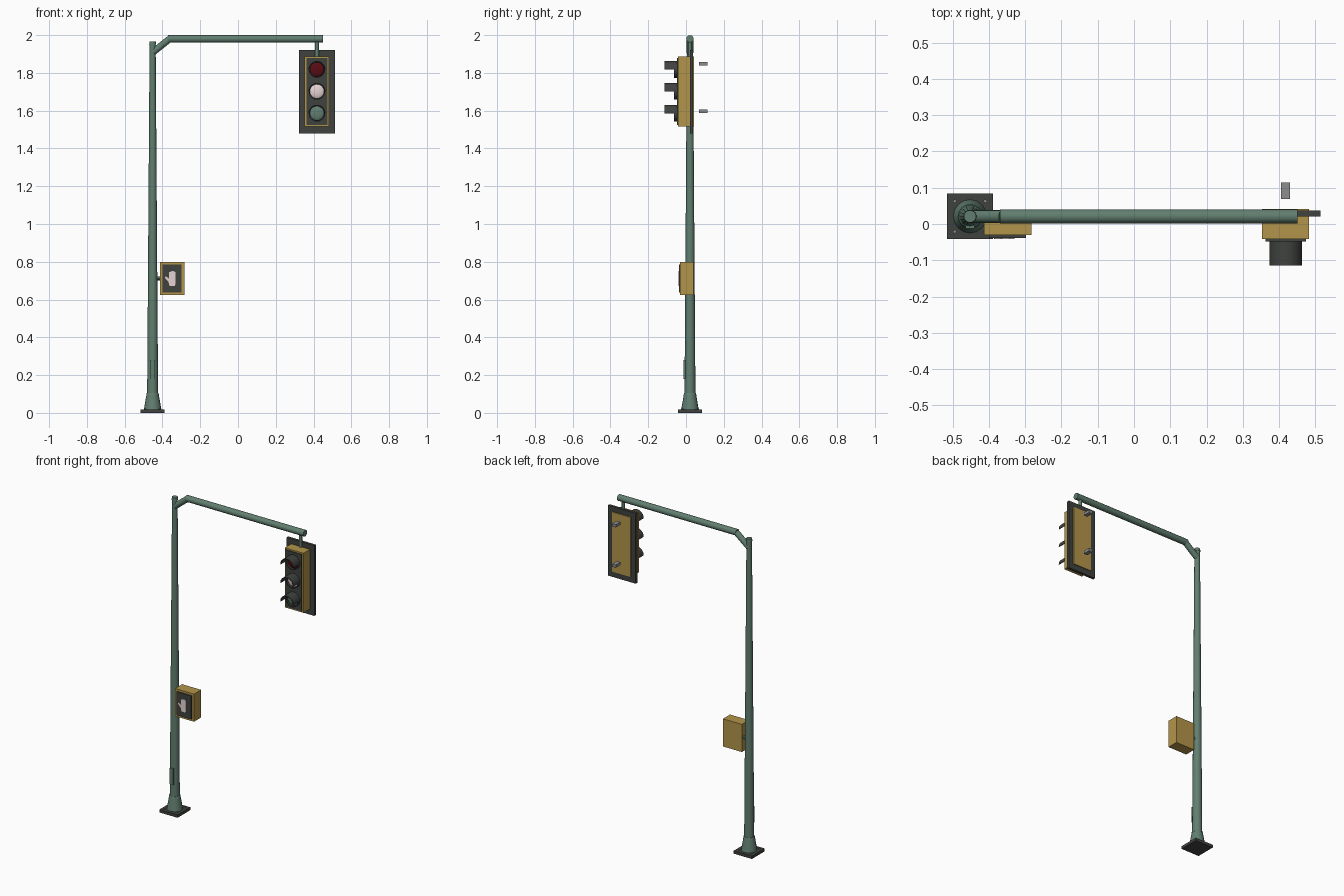
import bpy, bmesh, math
from mathutils import Vector

old = bpy.data.objects.get("Cube")
if old:
    bpy.data.objects.remove(old, do_unlink=True)


def material(name, rgb):
    m = bpy.data.materials.new(name)
    m.use_nodes = True
    m.diffuse_color = (*rgb, 1)
    m.node_tree.nodes["Principled BSDF"].inputs["Base Color"].default_value = (*rgb, 1)
    return m


GREEN = material("pole green", (0.12, 0.21, 0.16))
YELLOW = material("housing yellow", (0.45, 0.30, 0.07))
DARK = material("dark grey", (0.05, 0.055, 0.05))
RED = material("red lens", (0.10, 0.004, 0.006))
PALE = material("pale lens", (0.80, 0.65, 0.65))
METAL = material("grey metal", (0.27, 0.27, 0.27))


def finish(name, bm, mat, smooth=False):
    bmesh.ops.recalc_face_normals(bm, faces=bm.faces)
    me = bpy.data.meshes.new(name)
    bm.to_mesh(me)
    bm.free()
    me.materials.append(mat)
    ob = bpy.data.objects.new(name, me)
    bpy.context.collection.objects.link(ob)
    if smooth:
        bpy.ops.object.select_all(action='DESELECT')
        ob.select_set(True)
        bpy.context.view_layer.objects.active = ob
        bpy.ops.object.shade_smooth_by_angle(angle=math.radians(40))
    return ob


def box(name, x, y, z, mat, bevel=0):
    """Box from (min, max) pairs on each axis."""
    bm = bmesh.new()
    bmesh.ops.create_cube(bm, size=1)
    for v in bm.verts:
        v.co = [(a + b) / 2 + c * (b - a) for (a, b), c in zip((x, y, z), v.co)]
    if bevel:
        bmesh.ops.bevel(bm, geom=bm.edges[:], offset=bevel, segments=1, affect='EDGES')
    return finish(name, bm, mat)


def rod(name, start, end, r1, r2, mat, sides=16):
    """Capped, optionally tapered cylinder between two points."""
    start, end = Vector(start), Vector(end)
    bm = bmesh.new()
    bmesh.ops.create_cone(bm, cap_ends=True, segments=sides, radius1=r1, radius2=r2,
                          depth=(end - start).length)
    turn = (end - start).to_track_quat('Z', 'Y')
    for v in bm.verts:
        v.co = turn @ v.co + (start + end) / 2
    return finish(name, bm, mat, True)


def shell(name, centre, r_in, r_out, y_front, y_back, a0, a1, mat, steps=16):
    """Thick arc swept along y, used for hoods and lens rims."""
    bm = bmesh.new()
    full = a1 - a0 >= 359
    rows = []
    for i in range(steps + (0 if full else 1)):
        a = math.radians(a0 + (a1 - a0) * i / steps)
        rows.append([bm.verts.new((centre[0] + r * math.cos(a), y, centre[1] + r * math.sin(a)))
                     for r, y in ((r_in, y_front), (r_out, y_front), (r_out, y_back), (r_in, y_back))])
    for i in range(steps):
        p, q = rows[i], rows[(i + 1) % len(rows)]
        for j in range(4):
            k = (j + 1) % 4
            bm.faces.new((p[j], p[k], q[k], q[j]))
    if not full:
        bm.faces.new(rows[0])
        bm.faces.new(rows[-1])
    return finish(name, bm, mat, True)


def plate(name, outline, y_front, y_back, mat):
    """Outline in x and z, extruded along y."""
    bm = bmesh.new()
    face = bm.faces.new([bm.verts.new((x, y_front, z)) for x, z in outline])
    out = bmesh.ops.extrude_face_region(bm, geom=[face])
    for v in out['geom']:
        if isinstance(v, bmesh.types.BMVert):
            v.co.y = y_back
    return finish(name, bm, mat)


# Pole and base
PX, PY = -0.452, 0.021
box("base_plate", (PX - 0.063, PX + 0.063), (PY - 0.063, PY + 0.063), (0, 0.018), DARK)
rod("base_cone", (PX, PY, 0.018), (PX, PY, 0.095), 0.046, 0.033, GREEN)
rod("base_collar", (PX, PY, 0.095), (PX, PY, 0.105), 0.034, 0.031, GREEN)
rod("pole", (PX, PY, 0.1), (PX, PY, 1.965), 0.029, 0.016, GREEN)
rod("pole_cap", (PX, PY, 1.95), (PX, PY, 1.967), 0.018, 0.017, GREEN)
for sx in (-1, 1):
    for sy in (-1, 1):
        bx, by = PX + sx * 0.042, PY + sy * 0.042
        rod("base_bolt", (bx, by, 0.015), (bx, by, 0.024), 0.005, 0.005, METAL, 6)
box("access_cover", (PX - 0.013, PX + 0.013), (-0.013, 0.01), (0.18, 0.28), GREEN)

# Arm
ELBOW = (-0.362, PY, 1.980)
rod("arm_brace", (PX, PY, 1.908), ELBOW, 0.018, 0.018, GREEN, 12)
rod("arm", (-0.370, PY, 1.980), (0.45, PY, 1.980), 0.0195, 0.0195, GREEN, 12)

# Hanging signal
SX = 0.418
rod("signal_hanger", (SX, PY, 1.87), (SX, PY, 1.975), 0.01, 0.01, GREEN, 12)
box("backplate", (SX - 0.096, SX + 0.096), (0.021, 0.037), (1.480, 1.920), DARK)
box("signal_housing", (SX - 0.065, SX + 0.065), (-0.042, 0.042), (1.515, 1.888), YELLOW)
box("signal_face", (SX - 0.056, SX + 0.056), (-0.048, -0.040), (1.524, 1.879), DARK)
for colour, z, mat in (("red", 1.818, RED), ("middle", 1.702, PALE), ("green", 1.586, GREEN)):
    shell(colour + "_rim", (SX, z), 0.038, 0.044, -0.064, -0.045, 0, 360, DARK, 24)
    shell(colour + "_hood", (SX, z), 0.041, 0.045, -0.115, -0.046, 0, 180, DARK)
    # Shallow domed lens
    bm = bmesh.new()
    bmesh.ops.create_uvsphere(bm, u_segments=24, v_segments=12, radius=0.039)
    for v in bm.verts:
        v.co = (SX + v.co.x, -0.048 + v.co.y * 0.3, z + v.co.z)
    finish(colour + "_lens", bm, mat, True)
for z in (1.848, 1.596):
    box("rear_bracket", (SX - 0.0125, SX + 0.0125), (0.069, 0.115), (z - 0.009, z + 0.009), METAL)

# Crossing box
box("crossing_box", (-0.414, -0.283), (-0.031, 0.039), (0.625, 0.798), YELLOW)
box("crossing_face", (-0.399, -0.298), (-0.038, -0.028), (0.638, 0.785), DARK)
rod("crossing_mount", (PX, PY, 0.712), (-0.405, PY, 0.712), 0.010, 0.010, GREEN, 8)
hand = [(-0.363, 0.672), (-0.334, 0.672), (-0.330, 0.690), (-0.330, 0.745), (-0.345, 0.752),
        (-0.364, 0.745), (-0.366, 0.712), (-0.384, 0.724), (-0.386, 0.714), (-0.368, 0.694)]
plate("hand_sign", hand, -0.041, -0.036, PALE)
